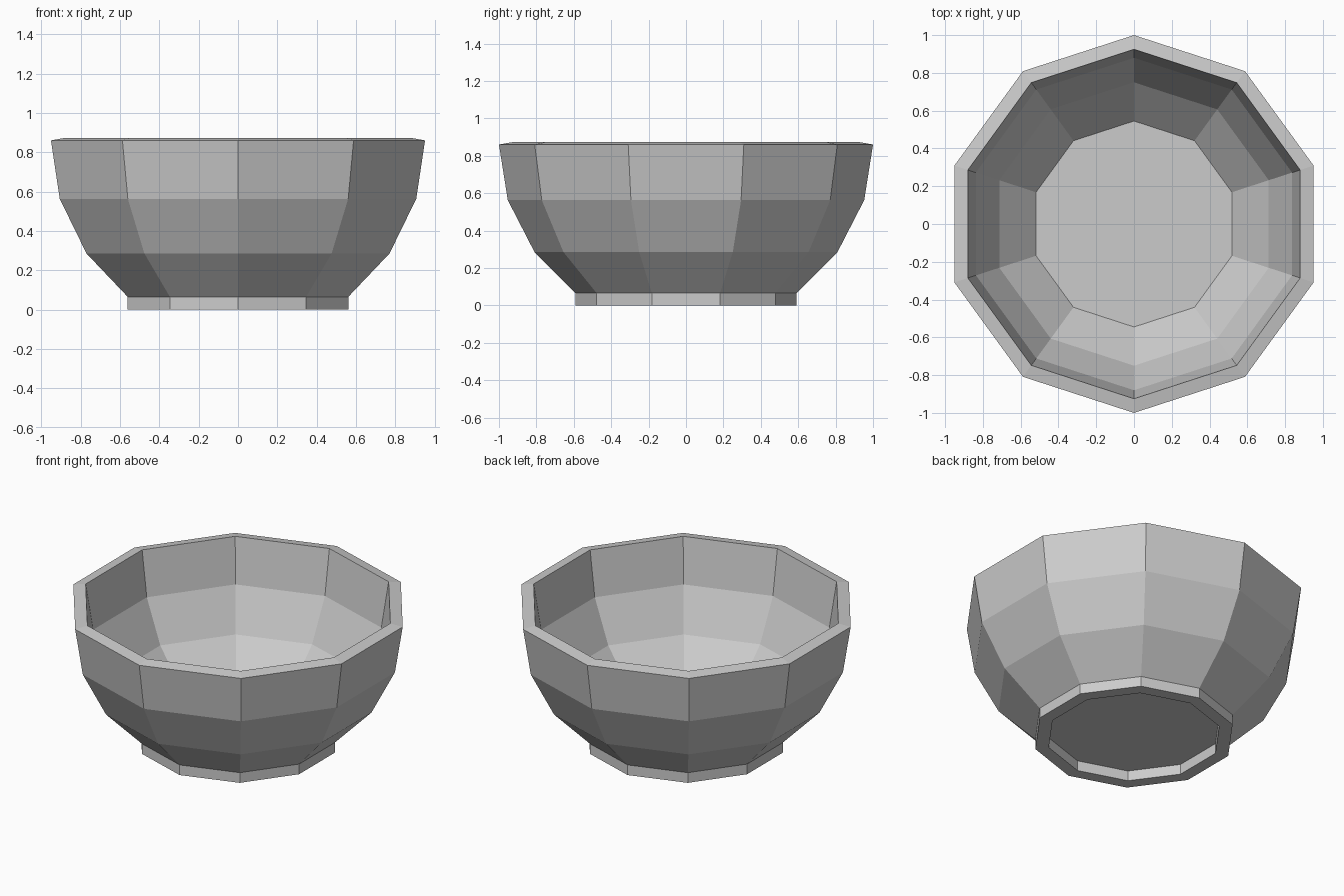
import bpy, bmesh, math

SIDES = 10

cube = bpy.data.objects.get("Cube")
if cube:
    bpy.data.objects.remove(cube, do_unlink=True)

grey = bpy.data.materials.new("Grey ceramic")
grey.use_nodes = True
colour = (0.6, 0.6, 0.6, 1)
grey.diffuse_color = colour
grey.node_tree.nodes["Principled BSDF"].inputs["Base Color"].default_value = colour


def lathe(name, profile, capped):
    """Turn a (radius, z) profile into a flat-sided solid with a corner facing front."""
    bm = bmesh.new()
    rings = []
    for r, z in profile:
        angles = [math.pi / 2 + math.tau * i / SIDES for i in range(SIDES)]
        rings.append([bm.verts.new((r * math.cos(a), r * math.sin(a), z)) for a in angles])
    for lower, upper in zip(rings, rings[1:]):
        for i in range(SIDES):
            j = (i + 1) % SIDES
            bm.faces.new((lower[i], lower[j], upper[j], upper[i]))
    if capped:
        bm.faces.new(rings[0][::-1])
        bm.faces.new(rings[-1])
    mesh = bpy.data.meshes.new(name)
    bm.to_mesh(mesh)
    bm.free()
    mesh.materials.append(grey)
    obj = bpy.data.objects.new(name, mesh)
    bpy.context.collection.objects.link(obj)
    return obj


# Bowl: outside wall, sloping rim, inside wall, with base and floor capped
outside = [(0.59, 0.065), (0.81, 0.285), (0.953, 0.563), (1.0, 0.86)]
inside = [(0.925, 0.873), (0.88, 0.586), (0.75, 0.326), (0.545, 0.118)]
lathe("bowl", outside + inside, capped=True)

# Foot ring: hollow underneath, joined to the bowl base
lathe("foot_ring", [(0.51, 0.065), (0.51, 0), (0.59, 0), (0.59, 0.065)], capped=False)
